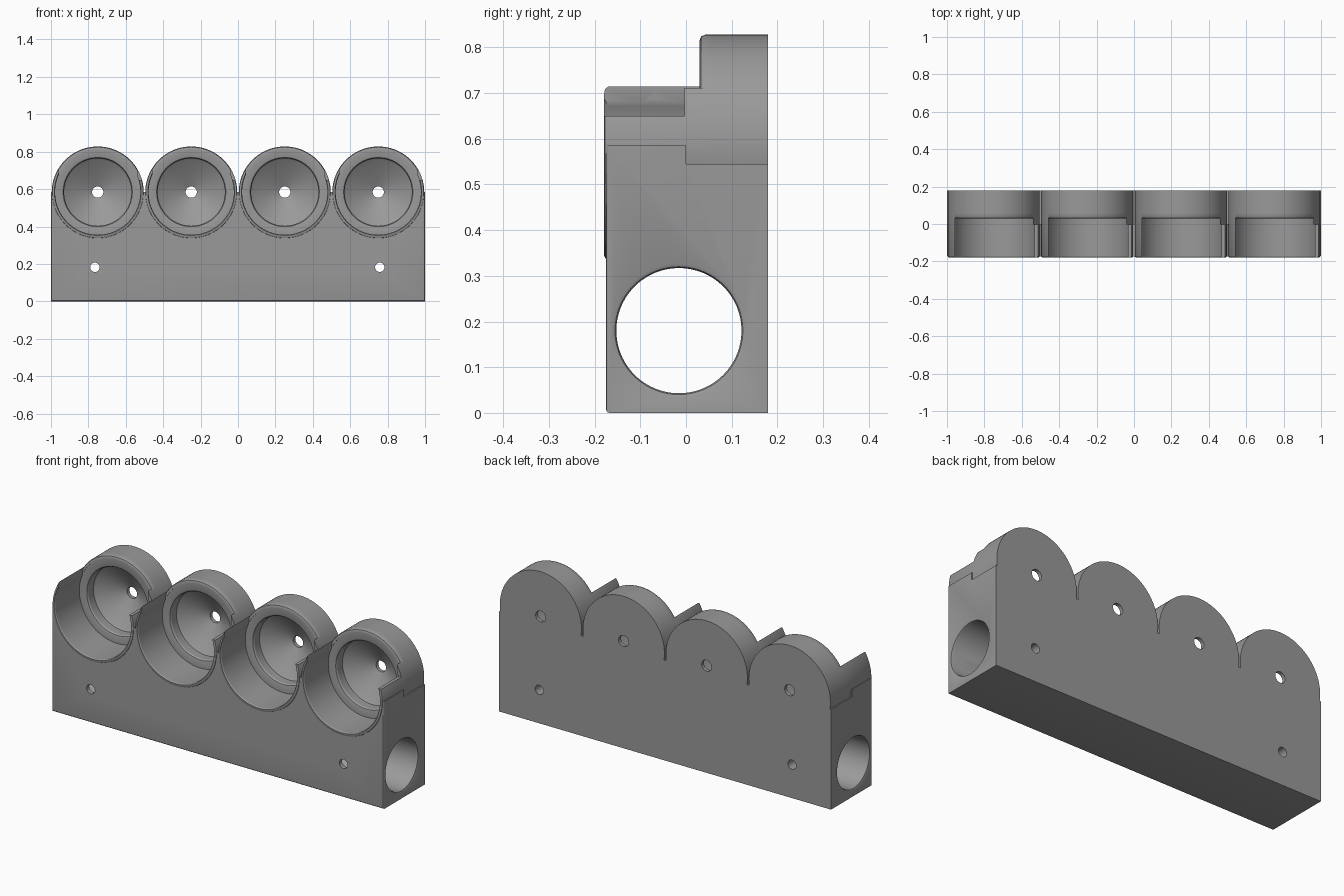
import bpy, bmesh, math

if "Cube" in bpy.data.objects:
    bpy.data.objects.remove(bpy.data.objects["Cube"])

CUP_X = (-0.75, -0.25, 0.25, 0.75)
CUP_Z = 0.582
R = 0.246          # outer cup radius
R_IN = 0.228       # inner cup radius

grey = bpy.data.materials.new("grey plastic")
grey.diffuse_color = (0.32, 0.32, 0.32, 1)
grey.use_nodes = True
grey.node_tree.nodes["Principled BSDF"].inputs["Base Color"].default_value = grey.diffuse_color


def finish(name, bm):
    bmesh.ops.recalc_face_normals(bm, faces=bm.faces)
    me = bpy.data.meshes.new(name)
    bm.to_mesh(me)
    bm.free()
    me.materials.append(grey)
    ob = bpy.data.objects.new(name, me)
    bpy.context.collection.objects.link(ob)
    return ob


def lathe(name, profile, place, n=96):
    """Solid of revolution; profile is (radius, distance along the axis)."""
    bm = bmesh.new()
    rings = [[bm.verts.new(place(r * math.cos(2 * math.pi * i / n),
                                 r * math.sin(2 * math.pi * i / n), d))
              for i in range(n)] for r, d in profile]
    for a, b in zip(rings, rings[1:]):
        for i in range(n):
            j = (i + 1) % n
            bm.faces.new((a[i], a[j], b[j], b[i]))
    bm.faces.new(rings[0])
    bm.faces.new(rings[-1])
    return finish(name, bm)


def along_y(cx, cz):
    return lambda u, v, d: (cx + u, d, cz + v)


def box(name, x0, x1, y0, y1, z0, z1):
    bm = bmesh.new()
    bmesh.ops.create_cube(bm, size=1)
    for v in bm.verts:
        v.co = (x1 if v.co.x > 0 else x0, y1 if v.co.y > 0 else y0,
                z1 if v.co.z > 0 else z0)
    return finish(name, bm)


def boolean(target, tool, op):
    mod = target.modifiers.new(op.lower(), 'BOOLEAN')
    mod.operation, mod.solver, mod.object = op, 'EXACT', tool
    bpy.context.view_layer.objects.active = target
    bpy.ops.object.modifier_apply(modifier=mod.name)
    bpy.data.objects.remove(tool)


# Base block: stepped side profile extruded along x, rounded front edges
bm = bmesh.new()
side = [(-0.175, 0), (0.18, 0), (0.18, 0.545), (0, 0.545), (0, 0.585), (-0.175, 0.585)]
face = bm.faces.new([bm.verts.new((-1, y, z)) for y, z in side])
ext = bmesh.ops.extrude_face_region(bm, geom=[face])
for v in ext["geom"]:
    if isinstance(v, bmesh.types.BMVert):
        v.co.x = 1
front_edges = [e for e in bm.edges if all(v.co.y < -0.17 for v in e.verts)
               and min(v.co.z for v in e.verts) < 0.01]
bmesh.ops.bevel(bm, geom=front_edges, offset=0.008, segments=3, profile=0.5,
                affect='EDGES')
body = finish("rack_body", bm)

for cx in CUP_X:
    place = along_y(cx, CUP_Z)
    # Front cup wall, open at the top with a taller left side
    cup = lathe("cup", [(R - 0.01, -0.18), (R - 0.003, -0.177), (R, -0.17), (R, 0.06)], place)
    boolean(cup, box("opening", cx - 0.207, cx + 0.3, -0.3, -0.003, 0.65, 0.9), 'DIFFERENCE')
    boolean(cup, box("opening", cx - 0.207, cx + 0.209, -0.1, 0.042, 0.65, 0.9), 'DIFFERENCE')
    # Full round back disc with a rounded front edge
    disc = lathe("disc", [(R - 0.012, 0.03), (R - 0.004, 0.033), (R, 0.042), (R, 0.18)], place)
    boolean(body, cup, 'UNION')
    boolean(body, disc, 'UNION')

for cx in CUP_X:
    # Stepped bore: wide mouth, rounded ledge, recess, cone and centre hole
    bore = [(R_IN + 0.004, -0.2), (R_IN + 0.004, -0.18), (R_IN, -0.174), (R_IN, 0.0315),
            (0.192, 0.0315), (0.185, 0.034), (0.18, 0.042), (0.18, 0.085),
            (0.172, 0.092), (0.03, 0.16), (0.03, 0.2)]
    boolean(body, lathe("bore", bore, along_y(cx, CUP_Z + 0.002)), 'DIFFERENCE')

# Long tunnel through both ends, with eased rims
half = [(0.147, 1.01), (0.147, 1.0), (0.140, 0.997), (0.137, 0.99)]
tunnel = [(r, -d) for r, d in half] + half[::-1]
boolean(body, lathe("tunnel", tunnel, lambda u, v, d: (d, -0.0155 + u, 0.18 + v)), 'DIFFERENCE')

# Screw holes from front to back
for hx in (-0.765, 0.758):
    boolean(body, lathe("screw_hole", [(0.025, -0.3), (0.025, 0.3)],
                        along_y(hx, 0.182), 32), 'DIFFERENCE')

bpy.ops.object.select_all(action='DESELECT')
body.select_set(True)
bpy.context.view_layer.objects.active = body
bpy.ops.object.shade_smooth_by_angle(angle=math.radians(30))
